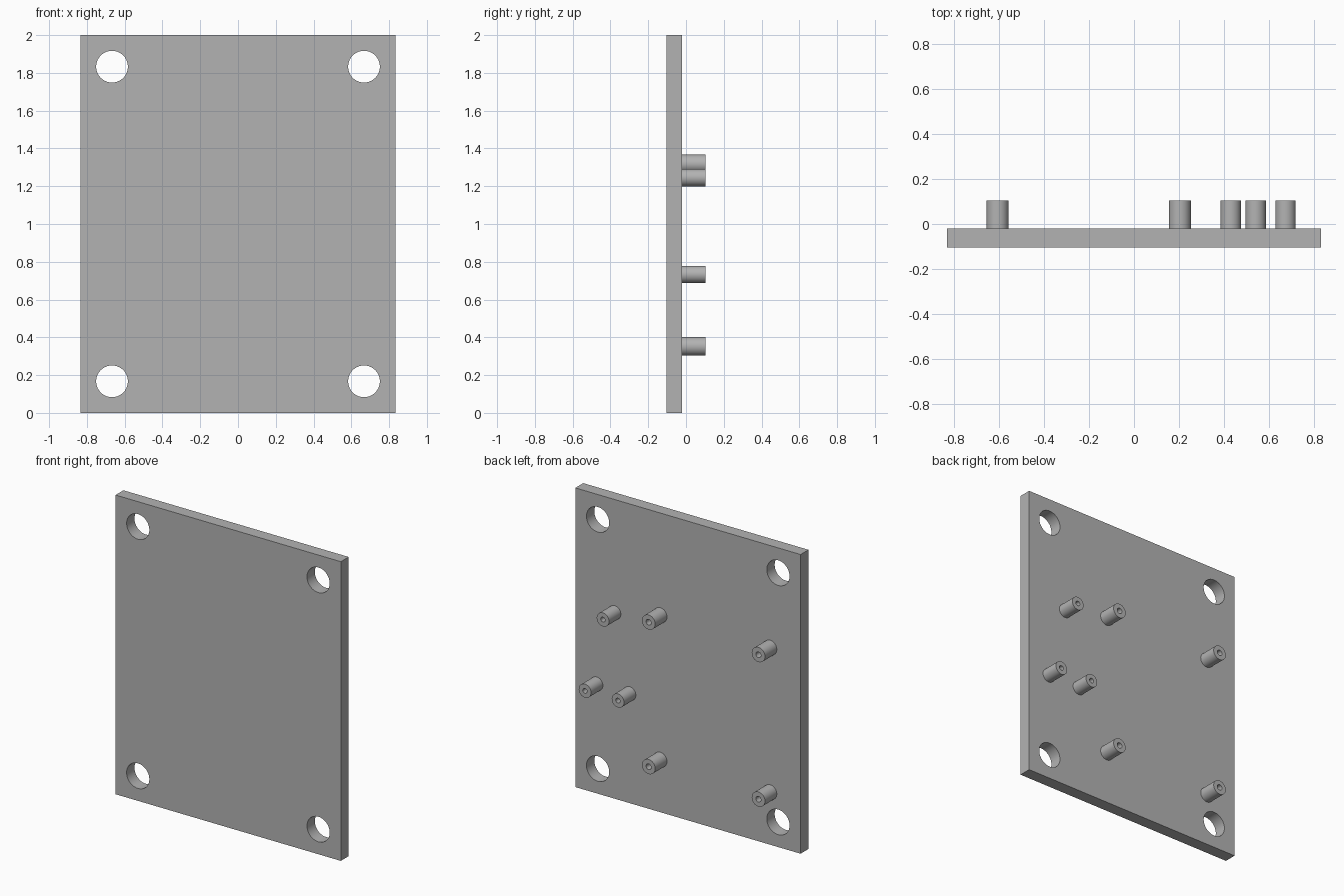
import bpy, bmesh, math
from mathutils import Matrix, Vector

cube = bpy.data.objects.get("Cube")
if cube:
    bpy.data.objects.remove(cube, do_unlink=True)

grey = bpy.data.materials.new("plain grey")
grey.use_nodes = True
colour = (0.45, 0.45, 0.45, 1)
grey.diffuse_color = colour
grey.node_tree.nodes["Principled BSDF"].inputs["Base Color"].default_value = colour

FRONT, BACK, TIP = -0.104, -0.021, 0.104
HALF_WIDTH, HEIGHT = 0.833, 2.0
TURN = Matrix.Rotation(math.radians(90), 4, "X")


def make_object(name, bm):
    mesh = bpy.data.meshes.new(name)
    bmesh.ops.recalc_face_normals(bm, faces=bm.faces)
    bm.to_mesh(mesh)
    bm.free()
    mesh.materials.append(grey)
    obj = bpy.data.objects.new(name, mesh)
    bpy.context.collection.objects.link(obj)
    return obj


def smooth(obj):
    bpy.ops.object.select_all(action="DESELECT")
    obj.select_set(True)
    bpy.context.view_layer.objects.active = obj
    bpy.ops.object.shade_smooth_by_angle(angle=math.radians(30))


# Flat mounting plate
bm = bmesh.new()
size = Matrix.Diagonal((2 * HALF_WIDTH, BACK - FRONT, HEIGHT, 1))
place = Matrix.Translation((0, (FRONT + BACK) / 2, HEIGHT / 2))
bmesh.ops.create_cube(bm, size=1, matrix=place @ size)
plate = make_object("mounting_plate", bm)

# Corner screw holes
bm = bmesh.new()
for x in (-0.667, 0.667):
    for z in (0.167, 1.833):
        bmesh.ops.create_cone(bm, cap_ends=True, segments=64, radius1=0.084,
                              radius2=0.084, depth=0.5,
                              matrix=Matrix.Translation((x, FRONT, z)) @ TURN)
cutter = make_object("hole_cutter", bm)
cutter.hide_render = True
cutter.hide_set(True)
holes = plate.modifiers.new("corner_holes", "BOOLEAN")
holes.operation = "DIFFERENCE"
holes.solver = "EXACT"
holes.object = cutter
bpy.context.view_layer.objects.active = plate
plate.select_set(True)
bpy.ops.object.modifier_apply(modifier=holes.name)
bpy.data.objects.remove(cutter, do_unlink=True)
smooth(plate)


# Hollow standoff, revolved around the depth axis
def standoff(name, x, z, radius, bore):
    bm = bmesh.new()
    profile = [(radius, BACK), (radius, TIP), (bore, TIP), (bore, BACK)]
    verts = [bm.verts.new((x + r, y, z)) for r, y in profile]
    edges = [bm.edges.new(pair) for pair in zip(verts, verts[1:])]
    bmesh.ops.spin(bm, geom=verts + edges, cent=(x, 0, z), axis=(0, 1, 0),
                   angle=math.tau, steps=48)
    bmesh.ops.remove_doubles(bm, verts=bm.verts, dist=0.0001)
    smooth(make_object(name, bm))


# Wide set: four posts on a rectangle
for side, x in (("left", 0.204), ("right", -0.608)):
    for level, z in (("upper", 1.318), ("lower", 0.352)):
        standoff(f"wide_post_{level}_{side}", x, z, 0.049, 0.019)

# Slim set: three posts on a triangle
for place_name, x, z in (("upper", 0.542, 1.245), ("outer", 0.675, 0.733),
                         ("inner", 0.431, 0.733)):
    standoff(f"slim_post_{place_name}", x, z, 0.0455, 0.016)
